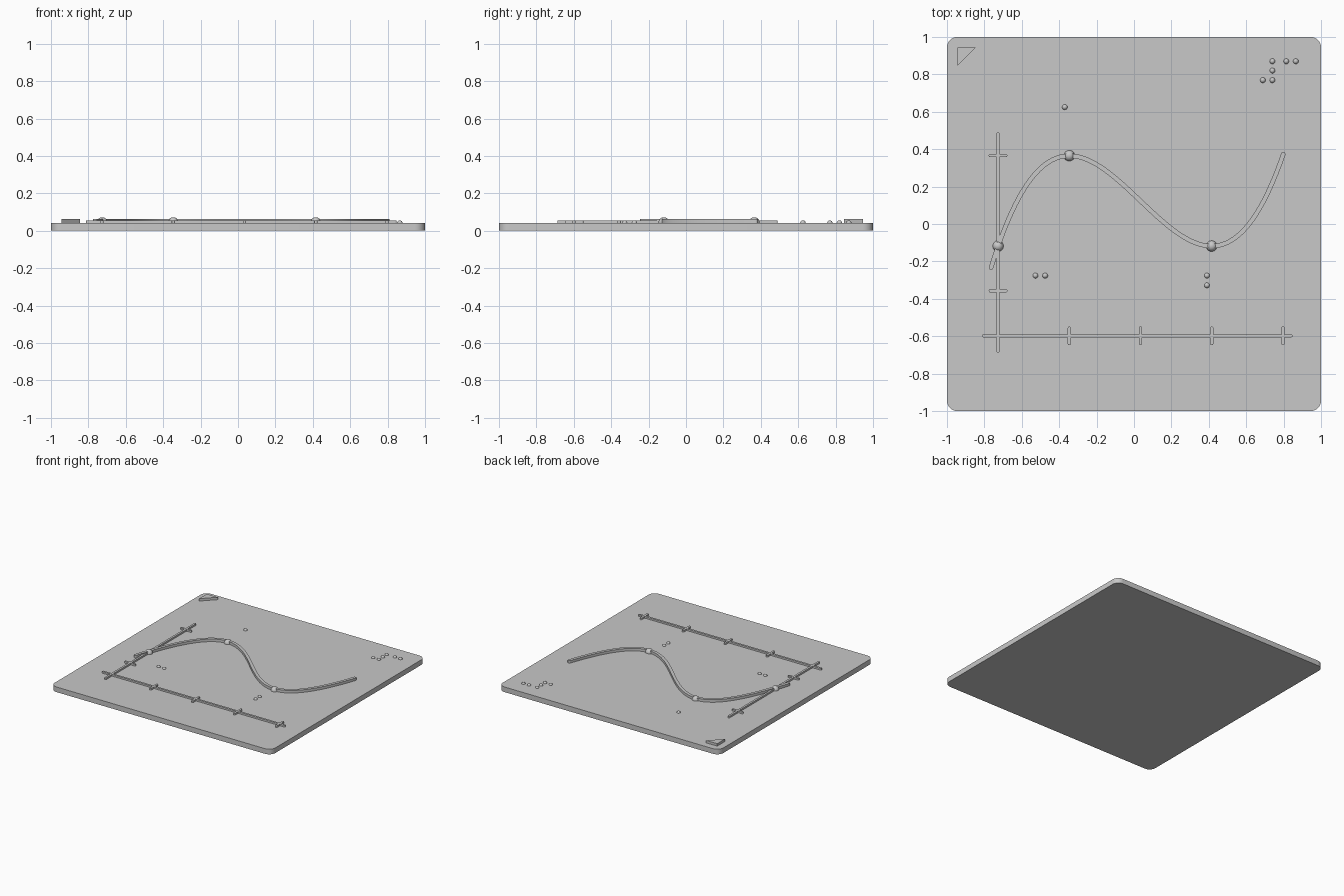
import bpy, bmesh, math
from mathutils import Vector

cube = bpy.data.objects.get("Cube")
if cube:
    bpy.data.objects.remove(cube)

grey = bpy.data.materials.new("light_grey")
grey.use_nodes = True
colour = (0.58, 0.58, 0.58, 1)
grey.diffuse_color = colour
grey.node_tree.nodes["Principled BSDF"].inputs["Base Color"].default_value = colour

TOP = 0.042      # upper surface of the plate
SINK = 0.005     # depth the raised parts sit into the plate


def finish(name, bm, smooth=True):
    bmesh.ops.recalc_face_normals(bm, faces=bm.faces[:])
    mesh = bpy.data.meshes.new(name)
    bm.to_mesh(mesh)
    bm.free()
    mesh.materials.append(grey)
    obj = bpy.data.objects.new(name, mesh)
    bpy.context.collection.objects.link(obj)
    if smooth:
        bpy.ops.object.select_all(action='DESELECT')
        obj.select_set(True)
        bpy.context.view_layer.objects.active = obj
        bpy.ops.object.shade_smooth_by_angle(angle=math.radians(35))
    return obj


def prism(name, outline, z0, z1):
    bm = bmesh.new()
    face = bm.faces.new([bm.verts.new((x, y, z0)) for x, y in outline])
    ext = bmesh.ops.extrude_face_region(bm, geom=[face])
    verts = [v for v in ext["geom"] if isinstance(v, bmesh.types.BMVert)]
    bmesh.ops.translate(bm, vec=(0, 0, z1 - z0), verts=verts)
    return finish(name, bm)


def ridge(name, path, half, z1):
    """Flat-topped raised line with rounded ends along a path."""
    pts = [Vector(p) for p in path]
    tans = [(pts[min(i + 1, len(pts) - 1)] - pts[max(i - 1, 0)]).normalized()
            for i in range(len(pts))]
    angles = [math.radians(a) for a in (80, 60, 40, 20)]
    rows = [(pts[0] + tans[0] * half * (1 - math.sin(a)), tans[0], half * math.cos(a))
            for a in angles]
    rows += [(p + t * half * (1 if i == 0 else -1 if i == len(pts) - 1 else 0), t, half)
             for i, (p, t) in enumerate(zip(pts, tans))]
    rows += [(pts[-1] - tans[-1] * half * (1 - math.sin(a)), tans[-1], half * math.cos(a))
             for a in reversed(angles)]
    bm = bmesh.new()
    sides = []
    for c, t, w in rows:
        n = Vector((-t.y, t.x)) * w
        sides.append([bm.verts.new((*(c + n * s), TOP)) for s in (1, -1)])
    faces = [bm.faces.new((a[0], a[1], b[1], b[0])) for a, b in zip(sides, sides[1:])]
    ext = bmesh.ops.extrude_face_region(bm, geom=faces)
    verts = [v for v in ext["geom"] if isinstance(v, bmesh.types.BMVert)]
    for v in verts:
        v.co.z = z1
    for v in bm.verts:
        if v.co.z < z1:
            v.co.z -= SINK
    return finish(name, bm)


def bead(name, x, y, radius, z):
    bm = bmesh.new()
    bmesh.ops.create_uvsphere(bm, u_segments=24, v_segments=16, radius=radius)
    bmesh.ops.translate(bm, vec=(x, y, z), verts=bm.verts[:])
    return finish(name, bm)


# Base plate with rounded corners
R = 0.055
outline = []
for k, (sx, sy) in enumerate([(1, 1), (-1, 1), (-1, -1), (1, -1)]):
    for i in range(9):
        a = math.pi / 2 * (k + i / 8)
        outline.append((sx * (1 - R) + R * math.cos(a), sy * (1 - R) + R * math.sin(a)))
prism("plate", outline, 0, TOP)

# Corner orientation triangle
prism("corner_triangle", [(-0.945, 0.945), (-0.945, 0.845), (-0.845, 0.945)],
      TOP - SINK, 0.062)

# Axes and their tick marks
AX, AY, LINE, LINE_TOP = -0.727, -0.598, 0.0085, 0.056
ridge("horizontal_axis", [(-0.812, AY), (0.848, AY)], LINE, LINE_TOP)
ridge("vertical_axis", [(AX, -0.688), (AX, 0.49)], LINE, LINE_TOP)
for i in range(1, 5):
    x = AX + 0.381 * i
    ridge(f"horizontal_tick_{i}", [(x, AY - 0.05), (x, AY + 0.05)], LINE, LINE_TOP)
for i in (1, 4):
    y = AY + 0.241 * i
    ridge(f"vertical_tick_{i}", [(AX - 0.05, y), (AX + 0.05, y)], LINE, LINE_TOP)

# Raised cubic curve, defined by its low point, height and turning distance
LOW_X, LOW_Y, GAP, RISE = 0.415, -0.118, 0.761, 0.483


def cubic(x):
    d = (x - LOW_X) / GAP
    return LOW_Y + 2 * RISE * d * d * (d + 1.5)


X0, X1, N = -0.768, 0.802, 72
xs = [X0 + (X1 - X0) * i / N for i in range(N + 1)]
ridge("curve", [(x, cubic(x)) for x in xs], 0.012, 0.063)

# Beads marking the axis crossing, high point and low point
for name, x in (("crossing", LOW_X - 1.5 * GAP), ("high", LOW_X - GAP), ("low", LOW_X)):
    bead(f"{name}_bead", x, cubic(x), 0.029, 0.043)

# Small reading dots
dots = [(-0.37, 0.625), (-0.527, -0.276), (-0.475, -0.276),
        (0.39, -0.276), (0.39, -0.328),
        (0.74, 0.87), (0.814, 0.87), (0.865, 0.87),
        (0.74, 0.82), (0.689, 0.769), (0.74, 0.769)]
for i, (x, y) in enumerate(dots):
    bead(f"dot_{i + 1}", x, y, 0.0145, 0.041)
